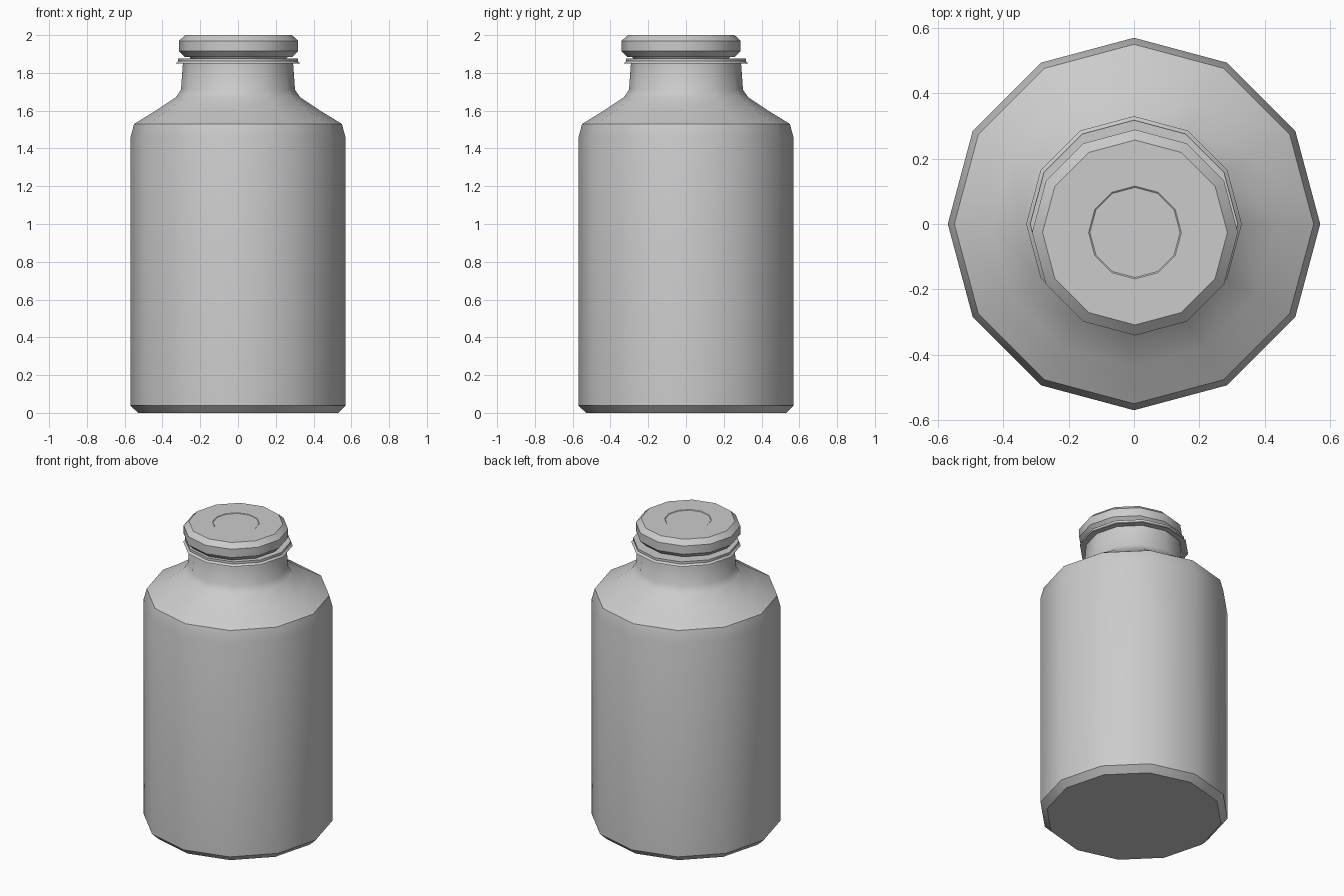
import bpy, bmesh, math

if "Cube" in bpy.data.objects:
    bpy.data.objects.remove(bpy.data.objects["Cube"])

SIDES = 12


def lathe(name, profile, centre=(0, 0), angle=43):
    """Revolve (radius, height) points into a closed 12-sided solid."""
    bm = bmesh.new()
    rings = []
    for r, z in profile:
        rings.append([bm.verts.new((centre[0] + r * math.cos(math.tau * i / SIDES),
                                    centre[1] + r * math.sin(math.tau * i / SIDES), z))
                      for i in range(SIDES)])
    for a, b in zip(rings, rings[1:]):
        for i in range(SIDES):
            j = (i + 1) % SIDES
            bm.faces.new((a[i], a[j], b[j], b[i]))
    bm.faces.new(rings[0][::-1])
    bm.faces.new(rings[-1])
    bmesh.ops.recalc_face_normals(bm, faces=bm.faces)
    mesh = bpy.data.meshes.new(name)
    bm.to_mesh(mesh)
    bm.free()
    obj = bpy.data.objects.new(name, mesh)
    bpy.context.collection.objects.link(obj)
    bpy.ops.object.select_all(action='DESELECT')
    obj.select_set(True)
    bpy.context.view_layer.objects.active = obj
    bpy.ops.object.shade_smooth_by_angle(angle=math.radians(angle))
    return obj


# Bottle: chamfered base, straight wall, sloped shoulder, neck and flared lip
lathe("bottle", [(0.53, 0), (0.57, 0.04), (0.57, 1.455), (0.55, 1.53),
                 (0.435, 1.60), (0.33, 1.67), (0.302, 1.71), (0.292, 1.85),
                 (0.33, 1.85), (0.318, 1.862), (0.318, 1.877), (0.27, 1.877)])

# Stopper: slightly off-centre, chamfered rim with a shallow round mark on top
lathe("stopper", [(0.24, 1.86), (0.26, 1.885), (0.285, 1.885), (0.315, 1.915),
                  (0.315, 1.97), (0.283, 2.0), (0.142, 2.0), (0.138, 1.997)],
      centre=(0.003, -0.026), angle=35)
